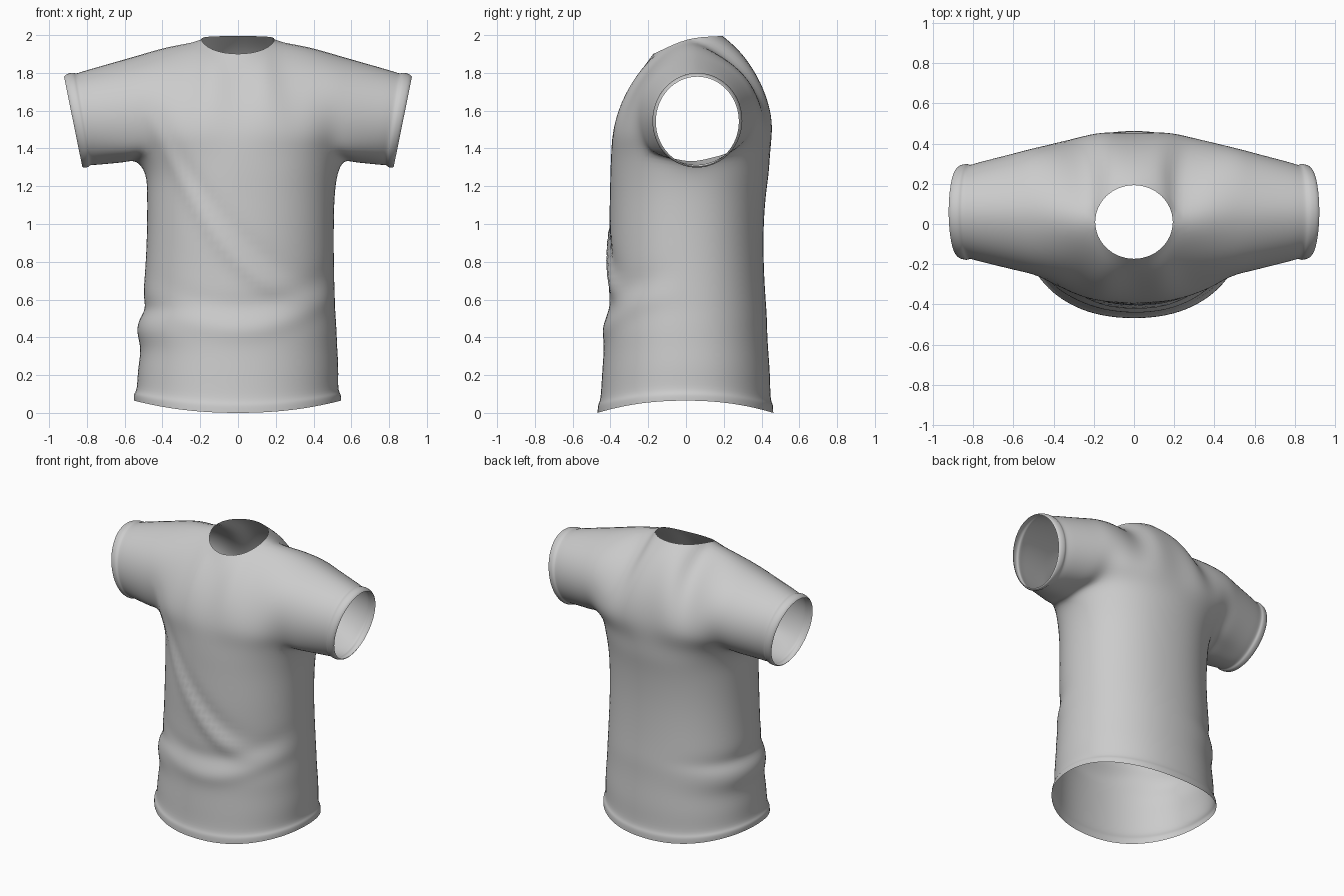
import bpy, bmesh
from math import sin, cos, radians, exp
from mathutils import Vector

if "Cube" in bpy.data.objects:
    bpy.data.objects.remove(bpy.data.objects["Cube"])

N, R = 24, 6                      # torso columns, chest rows
bm = bmesh.new()
new = lambda x, y, z: bm.verts.new((x, y, z))


def spow(v, e=0.92):
    return (abs(v) ** e) * (1 if v >= 0 else -1)


def bridge(a, b, closed=True):
    n = len(a)
    for i in range(n if closed else n - 1):
        j = (i + 1) % n
        bm.faces.new((a[i], a[j], b[j], b[i]))


# torso rings: height, left and right half width, front and back depth
TORSO = [
    (0.0, .550, .545, .468, .462), (.045, .550, .543, .465, .460),
    (.06, .540, .534, .457, .452), (.20, .530, .532, .445, .445),
    (.33, .515, .525, .435, .435), (.42, .533, .522, .432, .430),
    (.49, .524, .518, .425, .428), (.55, .491, .514, .417, .425),
    (.62, .500, .512, .410, .420), (.75, .491, .508, .405, .413),
    (.95, .482, .507, .407, .410), (1.15, .482, .512, .402, .422),
    (1.27, .492, .530, .400, .438), (1.33, .545, .565, .395, .445)]
rings = []
for z, xl, xr, yf, yb in TORSO:
    ring = []
    for k in range(N):
        c, s = cos(radians(15 * k)), sin(radians(15 * k))
        dz = .065 * c * c * max(0, 1 - z / .4)          # hem rises at the sides
        if z == 1.33:                                   # rounded underarm
            dz = .05 * min(1, min(k % 12, 12 - k % 12) / 2)
        mid, half = (yb - yf) / 2, (yb + yf) / 2
        ring.append(new((xr if c > 0 else xl) * spow(c), mid + half * spow(s), z + dz))
    if rings:
        bridge(rings[-1], ring)
    rings.append(ring)
armpit = rings[-1]


# neckline and shoulder seam points
def top_point(c, side):
    a = abs(c)
    if a > 2:
        return Vector(((.35 if a == 3 else .5) * (1 if c > 0 else -1),
                       .04 if a == 3 else .06, 1.947 if a == 3 else 1.903))
    f = radians(45 * c)
    return Vector((.195 * sin(f), .01 + side * .185 * cos(f),
                   1.98 + (.016 if side > 0 else -.08) * cos(f)))


# chest and back panels: one bezier per column from armpit level to the top
OFFS = {-1: ((0, .19), (-.10, .12), (-.105, -.16), (-.36, -.06)),
        1: ((.035, .22), (.22, .12), (.18, -.14), (.36, -.06))}
seam, panel = {}, {-1: {}, 1: {}}
for side in (-1, 1):
    p1a, p1b, p2a, p2b = [Vector((0, *o)) for o in OFFS[side]]
    for c in range(-4, 5):
        base = armpit[(18 + c) % N if side < 0 else 6 - c]
        B, T, s = base.co, top_point(c, side), abs(c) / 4
        P1, P2 = B + p1a.lerp(p1b, s), T + p2a.lerp(p2b, s ** .8)
        col = [base]
        for r in range(1, R):
            t = r / R
            u = 1 - t
            col.append(bm.verts.new(B * u**3 + P1 * 3*u*u*t + P2 * 3*u*t*t + T * t**3))
        key = c if abs(c) >= 2 else (c, side)
        if key not in seam:
            seam[key] = bm.verts.new(T)
        col.append(seam[key])
        panel[side][c] = col
    for c in range(-4, 4):
        bridge(panel[side][c], panel[side][c + 1], closed=False)

# sleeves with a turned cuff: position along sleeve, outward bulge
CUFF = [(.2, 0), (.4, 0), (.6, 0), (.76, 0), (.86, 0), (.885, .008), (.97, .009), (1, 0)]
for sx in (-1, 1):
    low = (0, 23, 22, 2, 1) if sx > 0 else (12, 13, 14, 10, 11)
    fr, bk = panel[-1][4 * sx], panel[1][4 * sx]
    hole = ([armpit[k] for k in low[:3]] + fr[1:] + bk[R - 1:0:-1]
            + [armpit[k] for k in low[3:]])
    prev = hole
    for t, bulge in CUFF:
        ring = []
        for j, h in enumerate(hole):
            a = radians(360 / len(hole) * j)
            end = Vector((sx * (.873 - .048 * cos(a)), .06 - .22 * sin(a), 1.543 - .237 * cos(a)))
            ring.append(bm.verts.new(h.co.lerp(end, t) + Vector((0, -sin(a), -cos(a))) * bulge))
        bridge(prev, ring)
        prev = ring

# push the cage out so the subdivided surface passes through the points
bmesh.ops.recalc_face_normals(bm, faces=bm.faces)
bm.normal_update()
move = {}
for v in bm.verts:
    edges = [e for e in v.link_edges if e.is_boundary or not v.is_boundary]
    d = v.co - sum((e.other_vert(v).co for e in edges), Vector()) / len(edges)
    move[v] = d / 3 if v.is_boundary else v.normal * d.dot(v.normal) * .66
for v, d in move.items():
    v.co += d

mesh = bpy.data.meshes.new("shirt")
bm.to_mesh(mesh)
bm.free()
shirt = bpy.data.objects.new("shirt", mesh)
bpy.context.collection.objects.link(shirt)
bpy.context.view_layer.objects.active = shirt
shirt.select_set(True)
sub = shirt.modifiers.new("smooth", 'SUBSURF')
sub.levels = sub.render_levels = 2
bpy.ops.object.modifier_apply(modifier=sub.name)


# soft cloth folds across the front
def bump(d, w):
    return exp(-(d / w) ** 2)


normals = [v.normal.copy() for v in mesh.vertices]
for v, n in zip(mesh.vertices, normals):
    x, y, z = v.co
    if y < 0 and abs(x) < .56 and z < 1.6:
        w = min(1, -y / .2)
        d = z - (.87 - 1.03 * x + 1.22 * x * x)
        f = .018 * (bump(d + .05, .07) - .6 * bump(d - .06, .07)) * bump(x - .02, .32)
        d2 = z - (.44 + .7 * x * x)
        f += .010 * (bump(d2, .06) - bump(d2 - .13, .06)) * bump(x - .1, .4)
        v.co += n * f * w
bpy.ops.object.shade_smooth()
